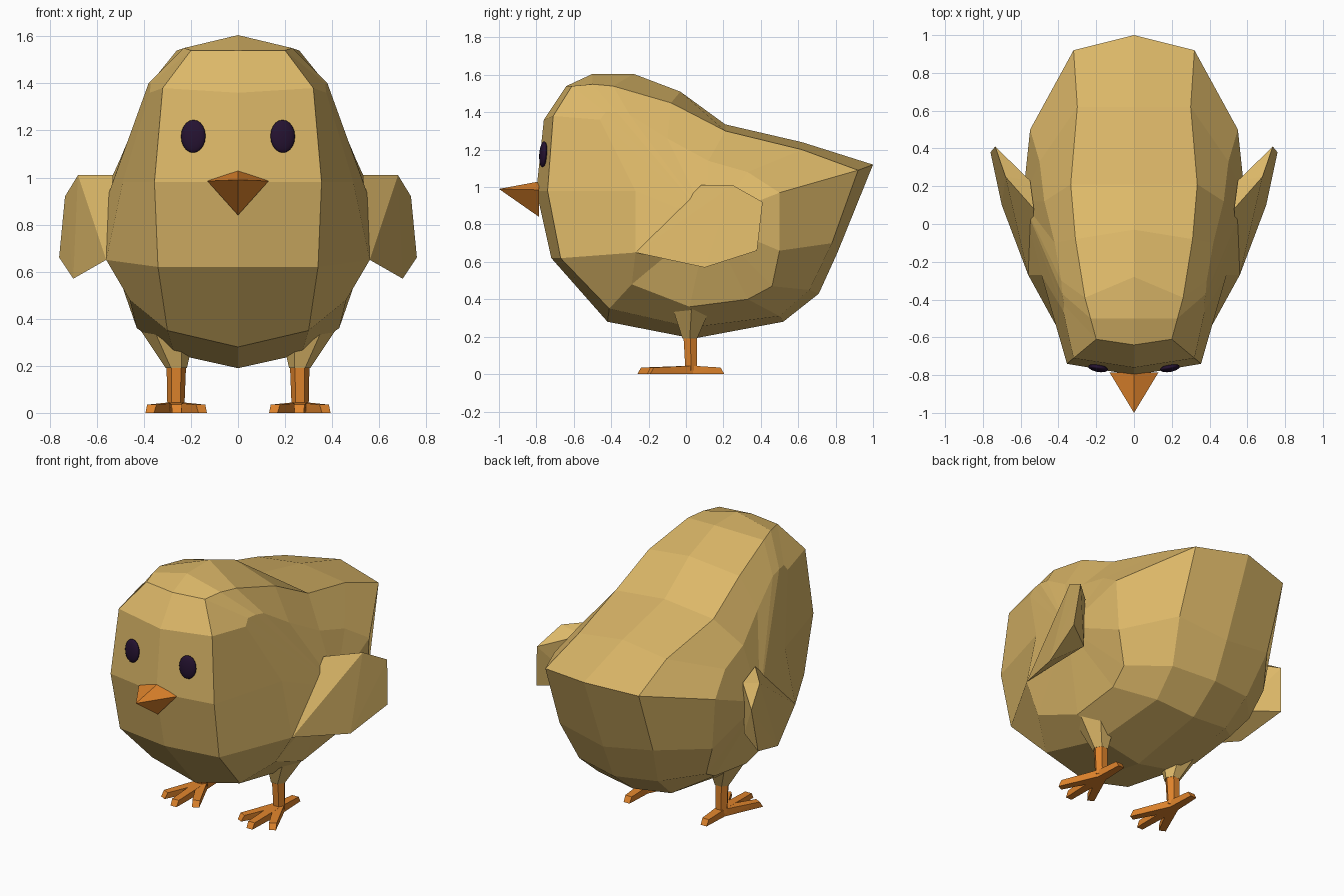
import bpy, bmesh, math
from mathutils import Vector

cube = bpy.data.objects.get("Cube")
if cube:
    bpy.data.objects.remove(cube, do_unlink=True)


def material(name, rgb):
    mat = bpy.data.materials.new(name)
    mat.use_nodes = True
    mat.diffuse_color = (*rgb, 1)
    mat.node_tree.nodes["Principled BSDF"].inputs["Base Color"].default_value = (*rgb, 1)
    return mat


yellow = material("down_yellow", (0.72, 0.48, 0.14))
orange = material("beak_orange", (0.74, 0.23, 0.025))
dark = material("eye_dark", (0.018, 0.006, 0.03))


def finish(bm, name, mat, mirror=True):
    """Turn a bmesh into an object, optionally mirrored across x."""
    bmesh.ops.recalc_face_normals(bm, faces=bm.faces)
    mesh = bpy.data.meshes.new(name)
    bm.to_mesh(mesh)
    bm.free()
    mesh.materials.append(mat)
    obj = bpy.data.objects.new(name, mesh)
    bpy.context.collection.objects.link(obj)
    if mirror:
        mod = obj.modifiers.new("Mirror", "MIRROR")
        mod.use_clip = True
    return obj


def add_hull(bm, points):
    verts = [bm.verts.new(p) for p in points]
    res = bmesh.ops.convex_hull(bm, input=verts)
    loose = [v for v in res["geom_interior"] if isinstance(v, bmesh.types.BMVert)]
    bmesh.ops.delete(bm, geom=loose, context="VERTS")


# Body: three lengthwise loops, starting at the face and going over the back
centre = [(-.80, .98), (-.76, 1.36), (-.64, 1.54), (-.5, 1.605), (-.28, 1.605),
          (-.03, 1.51), (.21, 1.335), (.62, 1.24), (1, 1.12), (.81, .65),
          (.71, .43), (.52, .28), (.04, .19), (-.42, .28), (-.72, .62)]
inner = [(.355, -.74, .98), (.32, -.71, 1.38), (.2, -.61, 1.54), (.23, -.5, 1.55),
         (.26, -.39, 1.54), (.31, -.08, 1.45), (.335, .21, 1.3), (.3, .62, 1.2),
         (.32, .92, 1.09), (.32, .78, .7), (.27, .66, .45), (.25, .5, .31),
         (.27, .03, .25), (.3, -.41, .35), (.34, -.67, .62)]
outer = [(.49, -.27, .98), (.375, -.46, 1.36), (.37, -.43, 1.4), (.38, -.37, 1.4),
         (.385, -.3, 1.385), (.42, -.1, 1.26), (.475, .12, 1.14), (.5, .33, 1.08),
         (.55, .5, .97), (.53, .5, .66), (.46, .46, .47), (.43, .33, .4),
         (.43, .02, .36), (.46, -.29, .48), (.56, -.27, .65)]

bm = bmesh.new()
loops = [[bm.verts.new((0, y, z)) for y, z in centre],
         [bm.verts.new(p) for p in inner],
         [bm.verts.new(p) for p in outer]]
hub = bm.verts.new((.59, .12, .82))
n = len(centre)
for i in range(n):
    j = (i + 1) % n
    for a, b in zip(loops, loops[1:]):
        bm.faces.new((a[i], a[j], b[j], b[i]))
    bm.faces.new((loops[2][i], loops[2][j], hub))
finish(bm, "body", yellow)

# Wings: outward-swept wedges
bm = bmesh.new()
add_hull(bm, [(.56, -.27, .65), (.70, .10, .57), (.76, .38, .66), (.735, .41, .92),
              (.68, .25, 1.01), (.53, .08, 1.01), (.55, .23, .97), (.56, .23, .66)])
finish(bm, "wings", yellow)


def ring(x, y, z, r, count=6):
    return [(x + r * math.cos(math.tau * k / count),
             y + r * math.sin(math.tau * k / count), z) for k in range(count)]


# Thighs: short tapered stubs under the belly
bm = bmesh.new()
add_hull(bm, ring(.30, .03, .36, .12) + ring(.262, .02, .19, .045))
finish(bm, "thighs", yellow)

# Legs
bm = bmesh.new()
add_hull(bm, ring(.262, .022, .22, .042) + ring(.264, .028, .02, .036))
finish(bm, "legs", orange)


# Feet: three toes forward and one back
def add_toe(bm, tip):
    root, end = Vector((.264, .03, 0)), Vector((*tip, 0))
    along = (end - root).normalized()
    side = Vector((-along.y, along.x, 0))
    pts = []
    for s in (-1, 1):
        for base, width, height in ((root, .028, .045), (end - along * .02, .022, .035),
                                    (end, .02, 0)):
            pts.append(base + side * width * s + Vector((0, 0, height)))
        pts.append(root + side * .028 * s)
    add_hull(bm, pts)


bm = bmesh.new()
for tip in ((.15, -.2), (.26, -.26), (.375, -.2), (.264, .205)):
    add_toe(bm, tip)
finish(bm, "feet", orange)

# Beak: four-sided pyramid
bm = bmesh.new()
add_hull(bm, [(0, -1, .99), (0, -.785, 1.03), (.13, -.785, .985),
              (-.13, -.785, .985), (0, -.785, .84)])
finish(bm, "beak", orange, mirror=False)

# Eyes: flattened ovals turned along the face
for name, side in (("left_eye", 1), ("right_eye", -1)):
    bpy.ops.mesh.primitive_uv_sphere_add(segments=16, ring_count=10, radius=1,
                                         location=(.19 * side, -.763, 1.175),
                                         rotation=(math.radians(-4), 0, math.radians(10 * side)))
    eye = bpy.context.object
    eye.name = name
    eye.scale = (.053, .02, .07)
    eye.data.materials.append(dark)
    bpy.ops.object.shade_smooth()
